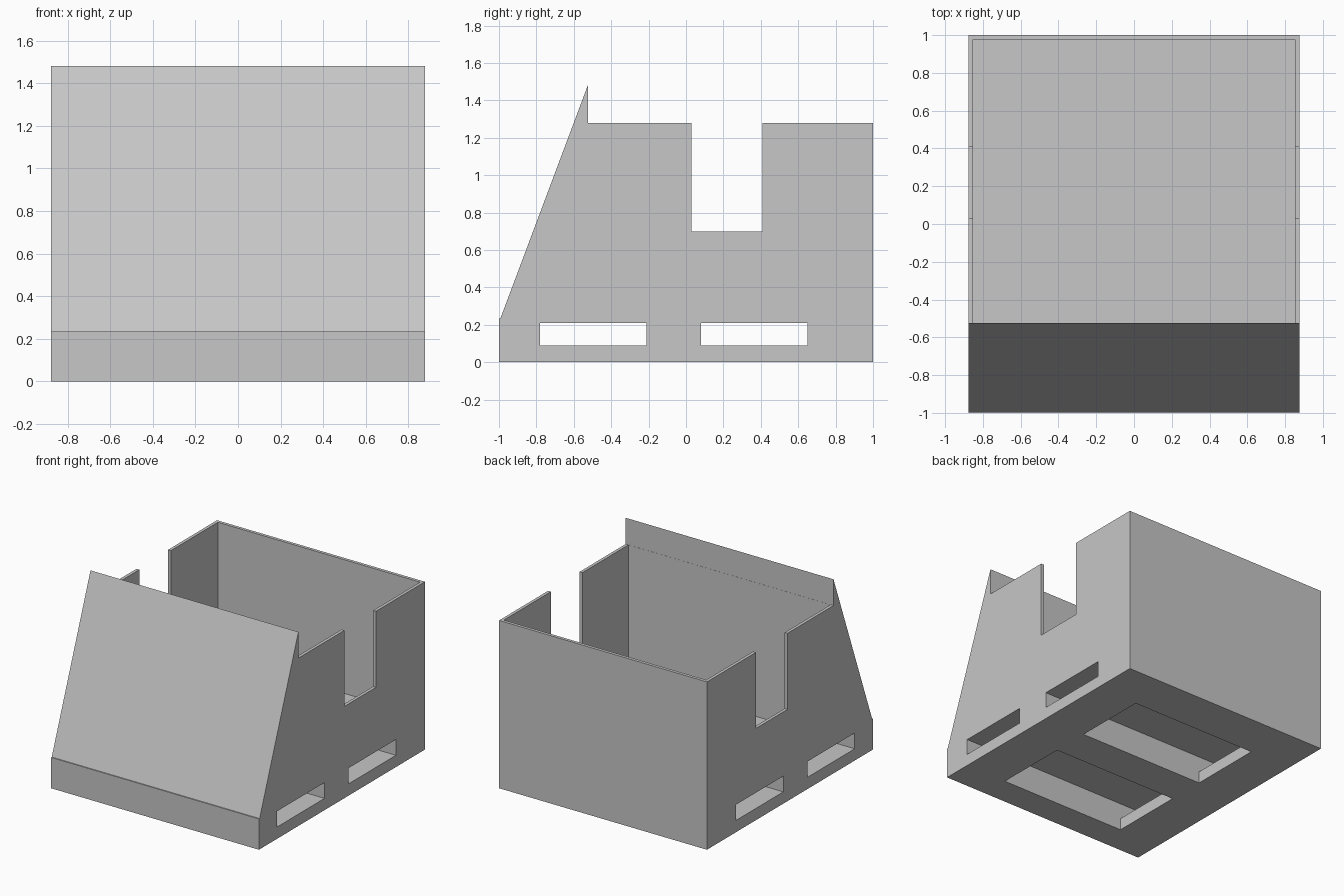
import bpy
import bmesh
from mathutils import Vector

cube = bpy.data.objects.get("Cube")
if cube:
    bpy.data.objects.remove(cube, do_unlink=True)

# One plain grey finish
grey = bpy.data.materials.new("light_grey")
grey.use_nodes = True
colour = (0.57, 0.57, 0.57, 1)
grey.diffuse_color = colour
grey.node_tree.nodes["Principled BSDF"].inputs["Base Color"].default_value = colour

HALF_W, WALL = 0.877, 0.024
FLOOR_Z, RIM_Z, PEAK_Z = 0.26, 1.28, 1.48
PEAK_Y = -0.525


def prism(name, profile, axis, start, end):
    """Extrude a closed 2D profile along x (profile is y, z) or y (profile is x, z)."""
    bm = bmesh.new()
    if axis == "x":
        points = [(start, a, b) for a, b in profile]
        push = Vector((end - start, 0, 0))
    else:
        points = [(a, start, b) for a, b in profile]
        push = Vector((0, end - start, 0))
    face = bm.faces.new([bm.verts.new(p) for p in points])
    result = bmesh.ops.extrude_face_region(bm, geom=[face])
    moved = [v for v in result["geom"] if isinstance(v, bmesh.types.BMVert)]
    bmesh.ops.translate(bm, verts=moved, vec=push)
    bmesh.ops.recalc_face_normals(bm, faces=bm.faces)
    mesh = bpy.data.meshes.new(name)
    bm.to_mesh(mesh)
    bm.free()
    mesh.materials.append(grey)
    obj = bpy.data.objects.new(name, mesh)
    bpy.context.collection.objects.link(obj)
    return obj


def rectangle(a0, a1, b0, b1):
    return [(a0, b0), (a1, b0), (a1, b1), (a0, b1)]


def carve(body, cutter):
    """Subtract the cutter from the body and discard it."""
    cutter.hide_render = True
    mod = body.modifiers.new(cutter.name, "BOOLEAN")
    mod.operation, mod.solver, mod.object = "DIFFERENCE", "EXACT", cutter
    bpy.context.view_layer.objects.active = body
    bpy.ops.object.modifier_apply(modifier=mod.name)
    bpy.data.objects.remove(cutter, do_unlink=True)


# Bin body with a sloping front that rises above the rim
body = prism("bin_body", [(-1, 0), (1, 0), (1, RIM_Z), (PEAK_Y, RIM_Z),
                          (PEAK_Y, PEAK_Z), (-0.992, 0.235), (-1, 0.235)],
             "x", -HALF_W, HALF_W)

# Open compartment
carve(body, prism("compartment_cutter",
                  rectangle(PEAK_Y + 0.001, 1 - WALL, FLOOR_Z, 2),
                  "x", -HALF_W + WALL, HALF_W - WALL))

# Notch through both side walls
carve(body, prism("notch_cutter", rectangle(0.03, 0.41, 0.70, 2), "x", -1, 1))

# Lifting slots through the base, each opening downward in the middle
slot_profile = [(-1, 0.09), (-0.53, 0.09), (-0.53, -0.1), (0.53, -0.1),
                (0.53, 0.09), (1, 0.09), (1, 0.21), (-1, 0.21)]
for y0, y1 in ((-0.78, -0.21), (0.08, 0.65)):
    carve(body, prism("slot_cutter", slot_profile, "y", y0, y1))
